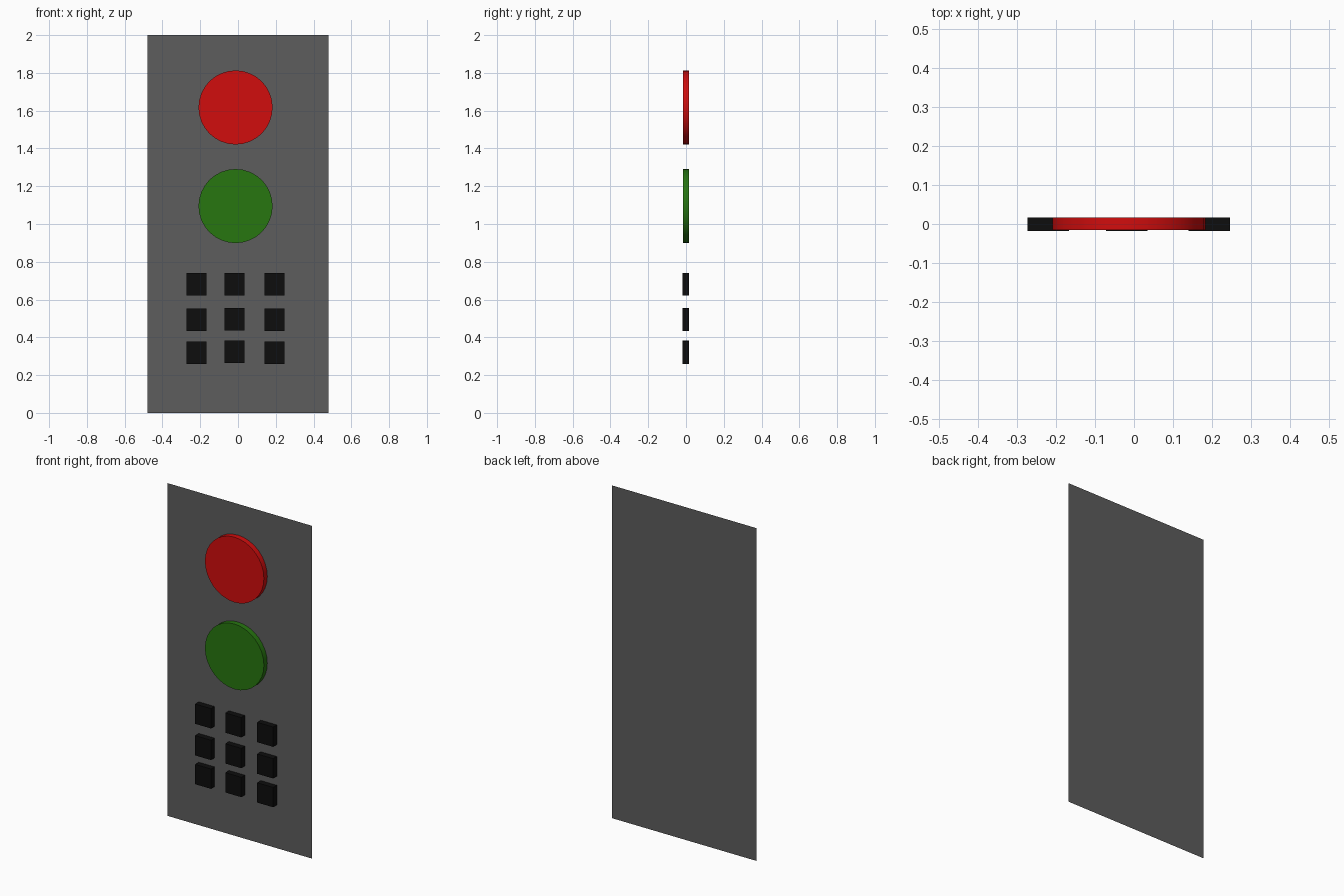
import bpy, math

if "Cube" in bpy.data.objects:
    bpy.data.objects.remove(bpy.data.objects["Cube"])

BACK = 0.0172  # rear of the raised parts, just in front of the panel


def finish(name, color):
    ob = bpy.context.object
    ob.name = name
    mat = bpy.data.materials.get(color[0]) or bpy.data.materials.new(color[0])
    mat.diffuse_color = (*color[1], 1)
    mat.use_nodes = True
    mat.node_tree.nodes["Principled BSDF"].inputs["Base Color"].default_value = mat.diffuse_color
    ob.data.materials.append(mat)
    return ob


GREY = ("dark_grey", (0.11, 0.11, 0.11))
BLACK = ("black", (0.004, 0.004, 0.004))
RED = ("red", (0.64, 0.004, 0.004))
GREEN = ("green", (0.02, 0.18, 0.005))

# Thin back panel: a single upright sheet
bpy.ops.mesh.primitive_plane_add(size=1, location=(0, 0.0177, 1),
                                 rotation=(math.pi / 2, 0, 0))
bpy.context.object.scale = (0.96, 2, 1)
finish("panel", GREY)


# Round lights
def light(name, z, color, front=-0.0155):
    bpy.ops.mesh.primitive_cylinder_add(
        vertices=32, radius=0.196, depth=BACK - front,
        location=(-0.013, (BACK + front) / 2, z), rotation=(math.pi / 2, 0, 0))
    finish(name, color)
    bpy.ops.object.shade_smooth_by_angle(angle=math.radians(30))


light("red_light", 1.617, RED)
light("green_light", 1.095, GREEN)

# Keypad: three by three, the middle column sits slightly higher in the lower rows
front = -0.0177
for r, (z, lift) in enumerate([(0.682, 0), (0.492, 0.005), (0.319, 0.004)]):
    for c, x in enumerate([-0.22, -0.019, 0.193]):
        bpy.ops.mesh.primitive_cube_add(
            size=1, location=(x, (BACK + front) / 2, z + (lift if c == 1 else 0)))
        bpy.context.object.scale = (0.106, BACK - front, 0.119)
        finish(f"key_{r + 1}_{c + 1}", BLACK)
